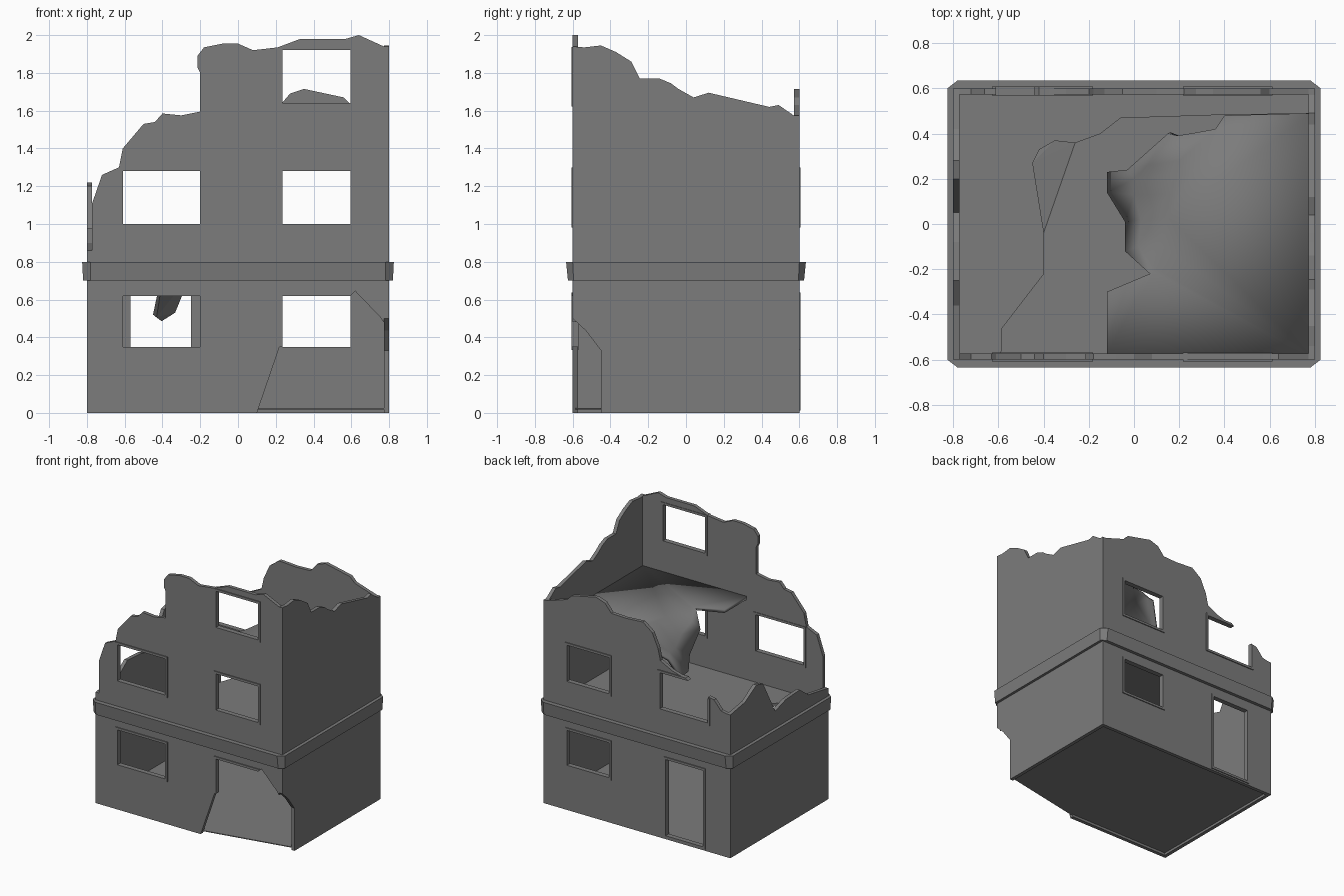
import bpy, bmesh
from math import pi
from mathutils import Matrix, Euler

if "Cube" in bpy.data.objects:
    bpy.data.objects.remove(bpy.data.objects["Cube"])

X, Y, T = 0.8, 0.6, 0.028          # half width, half depth, wall thickness
XI = X - T

concrete = bpy.data.materials.new("grey concrete")
concrete.diffuse_color = (0.2, 0.2, 0.2, 1)
concrete.use_nodes = True
concrete.node_tree.nodes["Principled BSDF"].inputs["Base Color"].default_value = concrete.diffuse_color


def add(name, mesh):
    mesh.materials.clear()
    mesh.materials.append(concrete)
    for p in mesh.polygons:
        p.material_index = 0
    ob = bpy.data.objects.new(name, mesh)
    bpy.context.collection.objects.link(ob)
    return ob


def panel(name, loops, side, lo, hi):
    """Flat outline with holes, thickened from lo to hi along y ('y') or x ('x')."""
    cu = bpy.data.curves.new(name, 'CURVE')
    cu.dimensions, cu.fill_mode, cu.extrude = '2D', 'BOTH', (hi - lo) / 2
    for pts in loops:
        s = cu.splines.new('POLY')
        s.points.add(len(pts) - 1)
        for p, (a, b) in zip(s.points, pts):
            p.co = (a, b, 0, 1)
        s.use_cyclic_u = True
    tmp = bpy.data.objects.new("tmp", cu)
    bpy.context.collection.objects.link(tmp)
    bpy.context.view_layer.update()
    dg = bpy.context.evaluated_depsgraph_get()
    mesh = bpy.data.meshes.new_from_object(tmp.evaluated_get(dg))
    bpy.data.objects.remove(tmp)
    mid = (lo + hi) / 2
    if side == 'y':
        m = Matrix.Translation((0, mid, 0)) @ Euler((pi / 2, 0, 0)).to_matrix().to_4x4()
    else:
        m = Matrix.Translation((mid, 0, 0)) @ Euler((pi / 2, 0, pi / 2)).to_matrix().to_4x4()
    mesh.transform(m)
    bm = bmesh.new()
    bm.from_mesh(mesh)
    bmesh.ops.remove_doubles(bm, verts=bm.verts, dist=1e-5)
    bmesh.ops.recalc_face_normals(bm, faces=bm.faces)
    bm.to_mesh(mesh)
    bm.free()
    for p in mesh.polygons:
        p.use_smooth = False
    return add(name, mesh)


def rect(x0, x1, z0, z1):
    return [(x0, z0), (x1, z0), (x1, z1), (x0, z1)]


def grow(r, d=0.018):
    (x0, z0), (x1, z1) = r[0], r[2]
    return rect(x0 - d, x1 + d, z0 - d, z1 + d)


# Openings, repeated on each storey
L, R = (-0.61, -0.2), (0.235, 0.595)
Z = [(0.35, 0.62), (1.0, 1.28), (1.64, 1.92)]
front_windows = [rect(*L, *Z[0]), rect(*L, *Z[1]), rect(*R, *Z[1]), rect(*R, *Z[2])]
back_windows = [rect(*R, *Z[0]), rect(*R, *Z[1])]
door = rect(-0.57, -0.25, 0.03, 0.62)

# Front wall with broken top and broken lower right corner
front = [(-XI, 0), (0.1, 0), (0.22, 0.35), (0.235, 0.35), (0.235, 0.62), (0.595, 0.62),
         (0.62, 0.645), (0.75, 0.51), (XI, 0.48), (XI, 1.94), (0.64, 2.0), (0.57, 1.98),
         (0.33, 1.98), (0.21, 1.935), (0.08, 1.92), (0, 1.955), (-0.08, 1.955),
         (-0.18, 1.935), (-0.215, 1.89), (-0.215, 1.83), (-0.2, 1.8), (-0.2, 1.595),
         (-0.3, 1.575), (-0.4, 1.585), (-0.44, 1.54), (-0.5, 1.53), (-0.61, 1.4),
         (-0.63, 1.3), (-0.72, 1.26), (-XI, 1.11)]
panel("front_wall", [front] + front_windows, 'y', -Y, -Y + T)

# Back wall, its upper left window is broken open
back = [(-XI, 0), (XI, 0), (XI, 1.575), (0.6, 1.63), (0.56, 1.67), (0.35, 1.715),
        (0.275, 1.69), (0.22, 1.625), (0.1, 1.62), (-0.05, 1.63), (-0.13, 1.57),
        (-0.18, 1.46), (-0.2, 1.37), (-0.3, 1.32), (-0.44, 1.28), (-0.2, 1.28),
        (-0.2, 1.0), (-0.61, 1.0), (-0.61, 1.2), (-0.66, 1.19), (-0.72, 1.12), (-XI, 1.11)]
panel("back_wall", [back, door] + back_windows, 'y', Y - T, Y)

# Side walls (y, z)
right = [(-0.45, 0), (Y, 0), (Y, 1.575), (0.57, 1.575), (0.49, 1.63), (0.44, 1.62),
         (0.12, 1.695), (0.04, 1.67), (-0.04, 1.715), (-0.08, 1.745), (-0.14, 1.77),
         (-0.245, 1.77), (-0.29, 1.86), (-0.37, 1.91), (-0.45, 1.945), (-0.54, 1.935),
         (-Y, 1.94), (-Y, 0.5), (-0.53, 0.435), (-0.45, 0.33)]
panel("right_wall", [right], 'x', XI, X)
left = [(-Y, 0), (Y, 0), (Y, 1.11), (0.42, 1.14), (0.28, 1.22), (0.2, 1.2), (0.05, 0.93),
        (-0.08, 0.97), (-0.25, 0.98), (-0.36, 0.9), (-Y, 0.86)]
panel("left_wall", [left], 'x', -X, -XI)

# Window and door frames, standing slightly proud of the walls
for i, w in enumerate(front_windows):
    panel(f"front_window_frame_{i}", [grow(w), w], 'y', -Y - 0.007, -Y + T + 0.004)
for i, w in enumerate(back_windows + [door]):
    panel(f"back_frame_{i}", [grow(w), w], 'y', Y - T - 0.004, Y + 0.007)
panel("broken_front_frame", [[(0.217, 0.35), (0.235, 0.35), (0.235, 0.62), (0.595, 0.62),
      (0.613, 0.638), (0.217, 0.638)]], 'y', -Y - 0.007, -Y + T + 0.004)
panel("broken_back_frame", [[(-0.628, 0.982), (-0.182, 0.982), (-0.182, 1.298), (-0.42, 1.298),
      (-0.44, 1.28), (-0.2, 1.28), (-0.2, 1.0), (-0.61, 1.0), (-0.61, 1.19),
      (-0.628, 1.19)]], 'y', Y - T - 0.004, Y + 0.007)


# Ledge band around the building with chamfered corners
def octagon(hx, hy, c, z):
    q = [(hx, hy - c), (hx - c * 1.3, hy)]
    pts = q + [(-x, y) for x, y in q[::-1]]
    pts += [(-x, -y) for x, y in pts]
    return [(x, y, z) for x, y in pts]


bm = bmesh.new()
rings = [[bm.verts.new(p) for p in o] for o in (
    octagon(0.82, 0.625, 0.03, 0.7), octagon(0.825, 0.635, 0.035, 0.8),
    octagon(0.795, 0.595, 0.002, 0.8), octagon(0.795, 0.595, 0.002, 0.7))]
for k in range(4):
    a, b = rings[k], rings[(k + 1) % 4]
    for i in range(8):
        j = (i + 1) % 8
        bm.faces.new((a[i], a[j], b[j], b[i]))
bmesh.ops.recalc_face_normals(bm, faces=bm.faces)
me = bpy.data.meshes.new("ledge_band")
bm.to_mesh(me)
bm.free()
add("ledge_band", me)


def slab(name, faces, thick):
    """Floor sheet from polygons (shared corners are welded), thickened downward."""
    bm = bmesh.new()
    for f in faces:
        bm.faces.new([bm.verts.new(p) for p in f])
    bmesh.ops.remove_doubles(bm, verts=bm.verts, dist=1e-4)
    bmesh.ops.triangulate(bm, faces=[f for f in bm.faces if len(f.verts) > 3])
    bmesh.ops.recalc_face_normals(bm, faces=bm.faces)
    if sum(f.normal.z * f.calc_area() for f in bm.faces) < 0:
        bmesh.ops.reverse_faces(bm, faces=bm.faces)
    me = bpy.data.meshes.new(name)
    bm.to_mesh(me)
    bm.free()
    ob = add(name, me)
    mod = ob.modifiers.new("thickness", 'SOLIDIFY')
    mod.thickness, mod.offset = thick, -1
    return ob


def at(z, pts):
    return [(x, y, z) for x, y in pts]


IX, IY = 0.785, 0.585
# Ground floor, cut off at the broken corner
slab("ground_floor", [at(0.025, [(-IX, -IY), (0.11, -IY), (IX, -0.45), (IX, IY), (-IX, IY)])], 0.006)

# First floor with a hanging flap
z1 = 0.755
slab("first_floor", [
    at(z1, [(IX, -IY), (IX, 0.49), (0.4, 0.485), (-0.06, 0.47), (-0.15, 0.40), (-0.26, 0.36),
            (-0.4, -0.04), (-0.4, -0.22), (-0.585, -0.46), (-0.59, -IY)]),
    [(-0.4, -0.04, z1), (-0.26, 0.36, z1), (-0.35, 0.37, 0.54), (-0.42, 0.33, 0.5),
     (-0.45, 0.27, 0.52)]], 0.025)

# Second floor, bending down towards the broken edge
z2 = 1.4
edge = [(0.07, -0.22, z2), (-0.04, -0.12, 1.295), (-0.04, 0.01, 1.15), (-0.12, 0.14, 1.09),
        (-0.12, 0.23, 1.08), (-0.03, 0.24, 1.2), (0.15, 0.40, 1.37)]
bend = [(0.085, -0.21, z2), (0.02, -0.1, 1.35), (0.03, 0.02, 1.29), (0, 0.13, 1.24),
        (0, 0.2, 1.23), (0.06, 0.26, 1.29), (0.19, 0.39, 1.385)]
flat = at(z2, [(0.1, -0.2), (0.13, -0.1), (0.15, 0.03), (0.16, 0.13), (0.17, 0.22),
               (0.2, 0.28), (0.25, 0.40)])
faces = [at(z2, [(IX, -IY), (IX, 0.49), (0.4, 0.48), (0.36, 0.42)]) + flat[::-1]
         + [bend[0], edge[0]] + at(z2, [(-0.12, -0.3), (-0.12, -IY)])]
for a, b in ((edge, bend), (bend, flat)):
    for i in range(6):
        faces.append([a[i], b[i], b[i + 1], a[i + 1]])
floor = slab("second_floor", faces, 0.025)
bpy.context.view_layer.objects.active = floor
floor.select_set(True)
bpy.ops.object.shade_smooth_by_angle(angle=0.8)
